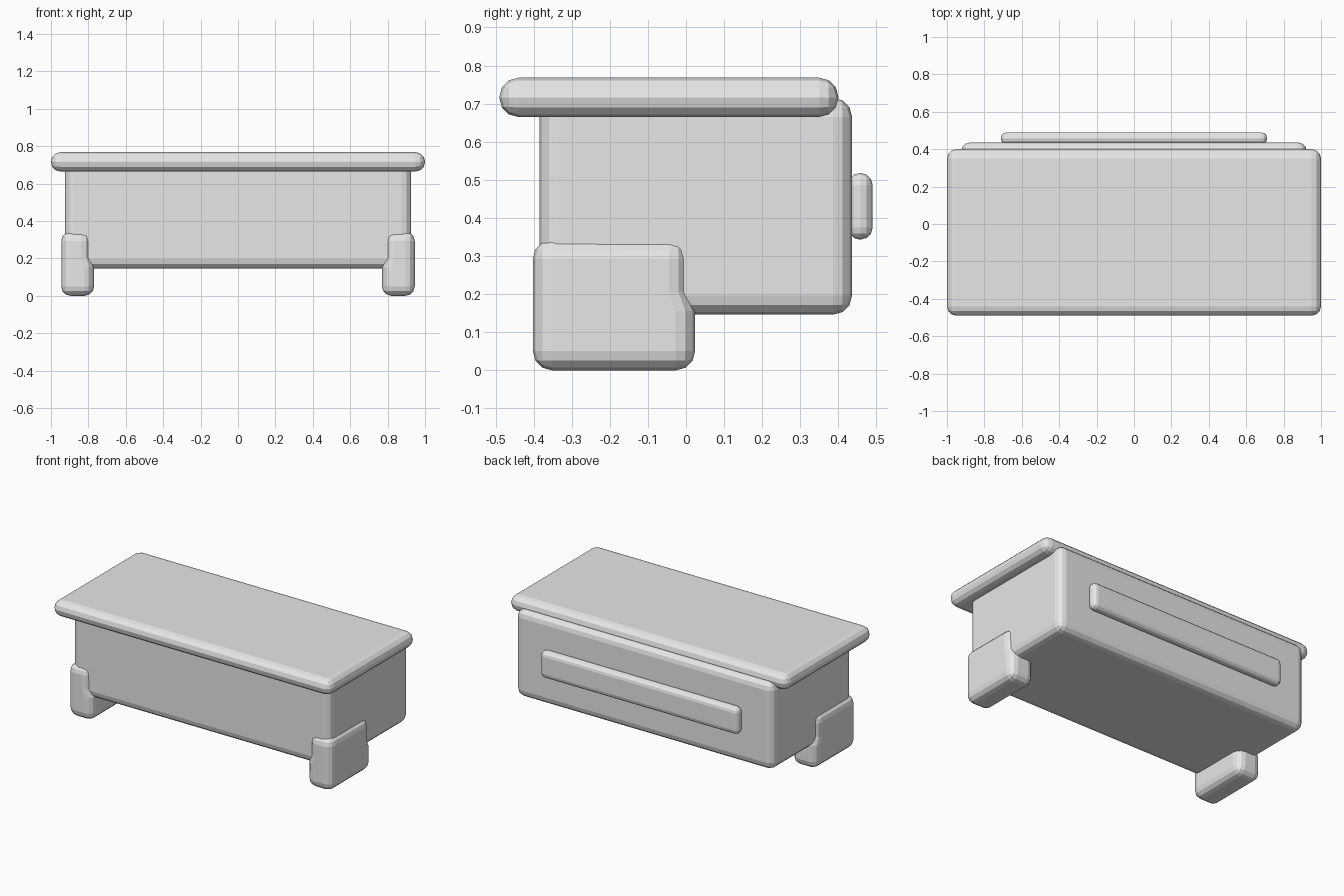
import bpy
import bmesh

cube = bpy.data.objects.get("Cube")
if cube:
    bpy.data.objects.remove(cube, do_unlink=True)

grey = bpy.data.materials.new("light_grey")
grey.use_nodes = True
colour = (0.8, 0.8, 0.8, 1)
grey.diffuse_color = colour
grey.node_tree.nodes["Principled BSDF"].inputs["Base Color"].default_value = colour


def rounded_stack(name, levels, radius):
    """Closed block through (x0, x1, y0, y1, z) levels, with rounded edges."""
    bm = bmesh.new()
    rings = [[bm.verts.new(p) for p in ((x0, y0, z), (x1, y0, z), (x1, y1, z), (x0, y1, z))]
             for x0, x1, y0, y1, z in levels]
    bm.faces.new(rings[0][::-1])
    bm.faces.new(rings[-1])
    for low, high in zip(rings, rings[1:]):
        for i in range(4):
            j = (i + 1) % 4
            bm.faces.new((low[i], low[j], high[j], high[i]))
    bmesh.ops.recalc_face_normals(bm, faces=bm.faces)
    mesh = bpy.data.meshes.new(name)
    bm.to_mesh(mesh)
    bm.free()
    mesh.materials.append(grey)
    obj = bpy.data.objects.new(name, mesh)
    bpy.context.collection.objects.link(obj)
    bevel = obj.modifiers.new("rounded_edges", 'BEVEL')
    bevel.width = radius
    bevel.segments = 3
    bevel.limit_method = 'ANGLE'
    return obj


def block(name, x, y0, y1, z0, z1, radius):
    return rounded_stack(name, [(-x, x, y0, y1, z0), (-x, x, y0, y1, z1)], radius)


# Main box, overhanging top and rear bar
block("body", 0.925, -0.385, 0.436, 0.146, 0.715, 0.05)
block("top_slab", 1.0, -0.49, 0.40, 0.665, 0.768, 0.05)
block("rear_bar", 0.712, 0.425, 0.49, 0.343, 0.518, 0.032)

# Front feet, slightly wider below the body on the inner and rear sides
foot_levels = [(0.77, 0.945, -0.402, 0.024, 0.0), (0.77, 0.945, -0.402, 0.024, 0.155),
               (0.787, 0.945, -0.402, 0.006, 0.205), (0.787, 0.945, -0.402, 0.006, 0.343)]
rounded_stack("left_foot", foot_levels, 0.05)
rounded_stack("right_foot", [(-x1, -x0, y0, y1, z) for x0, x1, y0, y1, z in foot_levels], 0.05)
